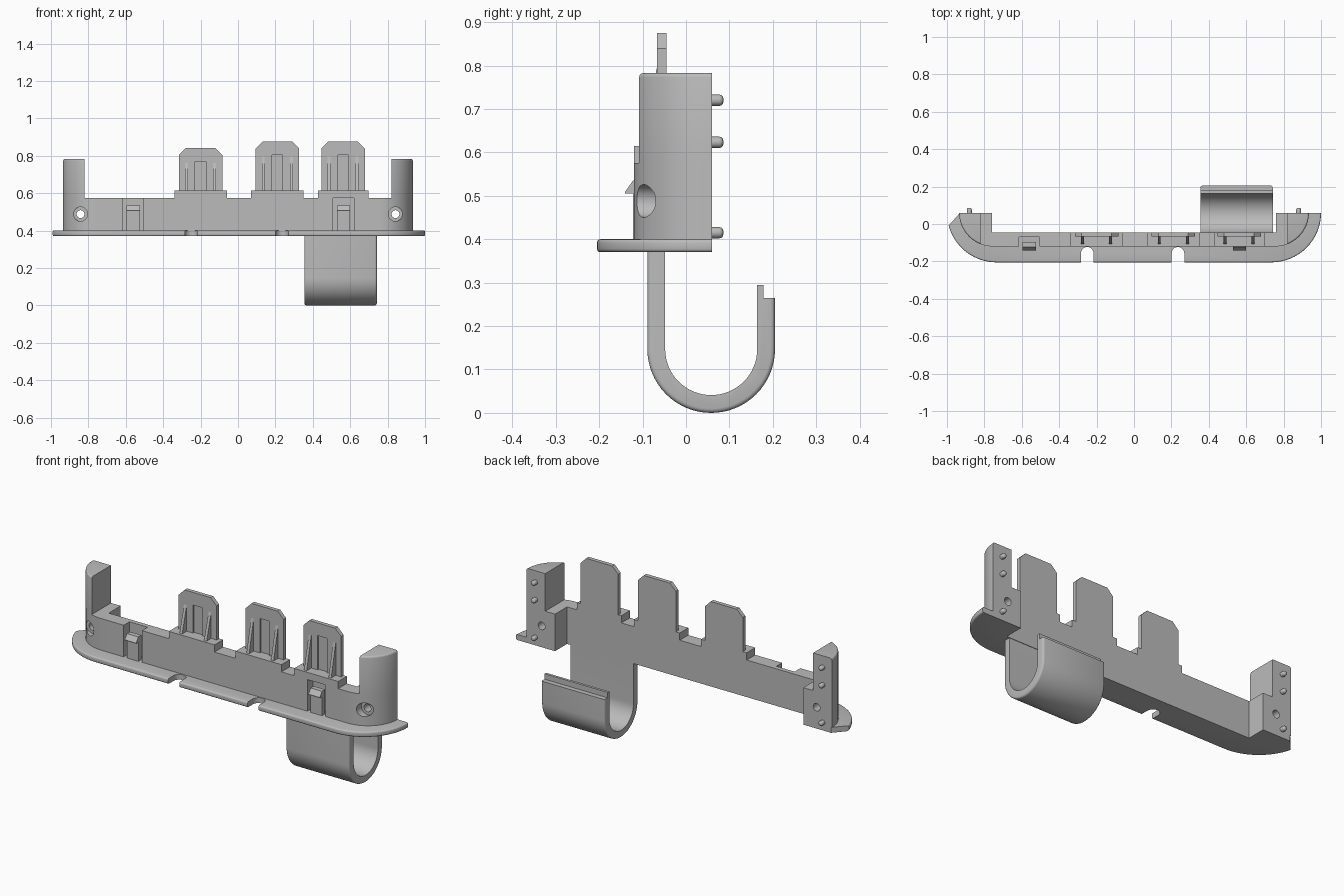
import bpy, bmesh, math
from mathutils import Vector

if "Cube" in bpy.data.objects:
    bpy.data.objects.remove(bpy.data.objects["Cube"])

grey = bpy.data.materials.new("plain grey")
grey.diffuse_color = (0.5, 0.5, 0.5, 1)
grey.use_nodes = True
grey.node_tree.nodes["Principled BSDF"].inputs["Base Color"].default_value = grey.diffuse_color


def prism(name, pts, lo, hi, axis="z", bevel=0, pick=None):
    """Extrude a 2D profile along an axis; optionally round the picked edges."""
    place = {"z": lambda a, b, c: (a, b, c),
             "y": lambda a, b, c: (a, c, b),
             "x": lambda a, b, c: (c, a, b)}[axis]
    bm = bmesh.new()
    base = bm.faces.new([bm.verts.new(place(a, b, lo)) for a, b in pts])
    ext = bmesh.ops.extrude_face_region(bm, geom=[base])
    shift = Vector(place(0, 0, hi - lo))
    for v in ext["geom"]:
        if isinstance(v, bmesh.types.BMVert):
            v.co += shift
    bmesh.ops.recalc_face_normals(bm, faces=bm.faces)
    if bevel:
        edges = [e for e in bm.edges if pick(e.verts[0].co, e.verts[1].co)]
        bmesh.ops.bevel(bm, geom=edges, offset=bevel, segments=3, profile=0.5,
                        affect="EDGES", clamp_overlap=True)
    me = bpy.data.meshes.new(name)
    bm.to_mesh(me)
    bm.free()
    me.materials.append(grey)
    ob = bpy.data.objects.new(name, me)
    bpy.context.collection.objects.link(ob)
    return ob


def box(name, x0, x1, y0, y1, z0, z1):
    return prism(name, [(x0, y0), (x1, y0), (x1, y1), (x0, y1)], z0, z1)


def arc(cx, cy, r, a0, a1, n=16):
    return [(cx + r * math.cos(math.radians(a0 + (a1 - a0) * i / n)),
             cy + r * math.sin(math.radians(a0 + (a1 - a0) * i / n))) for i in range(n + 1)]


def cut(ob, cutters):
    bpy.context.view_layer.objects.active = ob
    for c in cutters:
        m = ob.modifiers.new("cut", "BOOLEAN")
        m.operation, m.solver, m.object = "DIFFERENCE", "EXACT", c
        bpy.ops.object.modifier_apply(modifier=m.name)
        bpy.data.objects.remove(c)


BACK, REAR = -0.045, 0.06   # wall back face, end block back face

# Flange with one clipped end and two cable notches in its front edge
outline = [(-0.93, REAR)] + arc(-0.735, REAR, 0.265, 195, 270)
for x in (-0.25, 0.235):
    outline += [(x - 0.034, -0.205)] + arc(x, -0.157, 0.034, 180, 0, 10) + [(x + 0.034, -0.205)]
outline += arc(0.735, REAR, 0.265, 270, 360)
outline += [(0.76, REAR), (0.76, BACK), (-0.76, BACK), (-0.76, REAR)]


def flange_rim(a, b):
    def outer(v):
        return v.y < -0.2 or (abs(v.x) > 0.735 and abs(math.hypot(abs(v.x) - 0.735, v.y - REAR) - 0.265) < 0.002)
    return outer(a) and outer(b) and abs(a.z - b.z) < 1e-5


prism("flange", outline, 0.37, 0.40, bevel=0.008, pick=flange_rim)

# Low wall with its two curved end blocks
body_pts = arc(-0.755, REAR, 0.18, 180, 270) + arc(0.755, REAR, 0.18, 270, 360)
body_pts += [(0.76, REAR), (0.76, BACK), (-0.76, BACK), (-0.76, REAR)]
wall = prism("wall", body_pts, 0.40, 0.575)
cutters = [box("clip_pocket", x - 0.056, x + 0.056, -0.2, -0.07, 0.35, 0.7) for x in (-0.56, 0.565)]
for s in (-1, 1):
    cutters.append(prism("bore", arc(s * 0.842, 0.488, 0.021, 0, 345, 23), -0.3, 0.3, "y"))
    cutters.append(prism("counterbore", arc(s * 0.842, 0.488, 0.038, 0, 345, 23), -0.3, -0.07, "y"))
cut(wall, cutters)

# Tall end posts and rear locating pegs
for s, side in ((-1, "left"), (1, "right")):
    a0 = -math.degrees(math.acos(0.065 / 0.18))
    pts = [(s * x, y) for x, y in [(0.82, REAR)] + arc(0.755, REAR, 0.18, a0, 0, 12)]
    prism(side + "_post", pts, 0.575, 0.783, bevel=0.01,
          pick=lambda a, b: a.z > 0.78 and b.z > 0.78 and not (a.y > 0.059 and b.y > 0.059)
          and not (abs(a.x) < 0.821 and abs(b.x) < 0.821))
    for i, z in enumerate((0.415, 0.623, 0.72)):
        prism(f"{side}_peg_{i + 1}", arc(s * 0.88, z, 0.013, 0, 337.5, 15), 0.055, 0.086, "y",
              bevel=0.009, pick=lambda a, b: a.y > 0.08 and b.y > 0.08)

# Upright tabs on raised steps, each with a shallow slot and two gussets
for i, (x, top) in enumerate(((-0.2, 0.84), (0.21, 0.875), (0.5625, 0.875))):
    n = i + 1
    w = 0.14 if i < 2 else 0.135
    box(f"step_{n}", x - w, x + w, -0.12, BACK, 0.575, 0.615)
    c, h = 0.036, 0.116
    tab = prism(f"tab_{n}", [(x - h, 0.615), (x + h, 0.615), (x + h, top - c), (x + h - c, top),
                             (x - h + c, top), (x - h, top - c)], -0.067, BACK, "y")
    cut(tab, [box("slot", x - 0.029, x + 0.029, -0.1, -0.057, 0.6, top - 0.07)])
    for s in (-1, 1):
        gx = x + s * 0.075
        prism(f"gusset_{n}", [(-0.107, 0.615), (-0.06, 0.615), (-0.06, top - 0.08), (-0.067, top - 0.08)],
              gx - 0.008, gx + 0.008, "x")

# Snap clips standing in the wall pockets
for i, x in enumerate((-0.56, 0.565)):
    prism(f"clip_{i + 1}", [(-0.122, 0.40), (-0.095, 0.40), (-0.095, 0.535), (-0.122, 0.535),
                            (-0.141, 0.508), (-0.141, 0.505), (-0.122, 0.505)],
          x - 0.035, x + 0.035, "x")

# Hanging hook: straight shank, half-round bend, stepped tip
oy, oz, R, r = 0.058, 0.147, 0.147, 0.106
hook_pts = [(oy - R, 0.37)] + arc(oy, oz, R, 180, 360, 32)
hook_pts += [(oy + R, 0.265), (0.178, 0.265), (0.178, 0.295), (oy + r, 0.295)]
hook_pts += arc(oy, oz, r, 360, 180, 32) + [(oy - r, 0.37)]


def hook_rim(a, b):
    def outer(v):
        return abs(v.y - oy) > R - 0.001 or (v.z < oz and math.hypot(v.y - oy, v.z - oz) > R - 0.001)
    return outer(a) and outer(b) and abs(a.x - b.x) < 1e-5


prism("hook", hook_pts, 0.355, 0.742, "x", bevel=0.01, pick=hook_rim)

# Smooth the curves, keep the corners sharp
for ob in bpy.context.scene.objects:
    ob.select_set(True)
    bpy.context.view_layer.objects.active = ob
bpy.ops.object.shade_smooth_by_angle(angle=math.radians(32))
